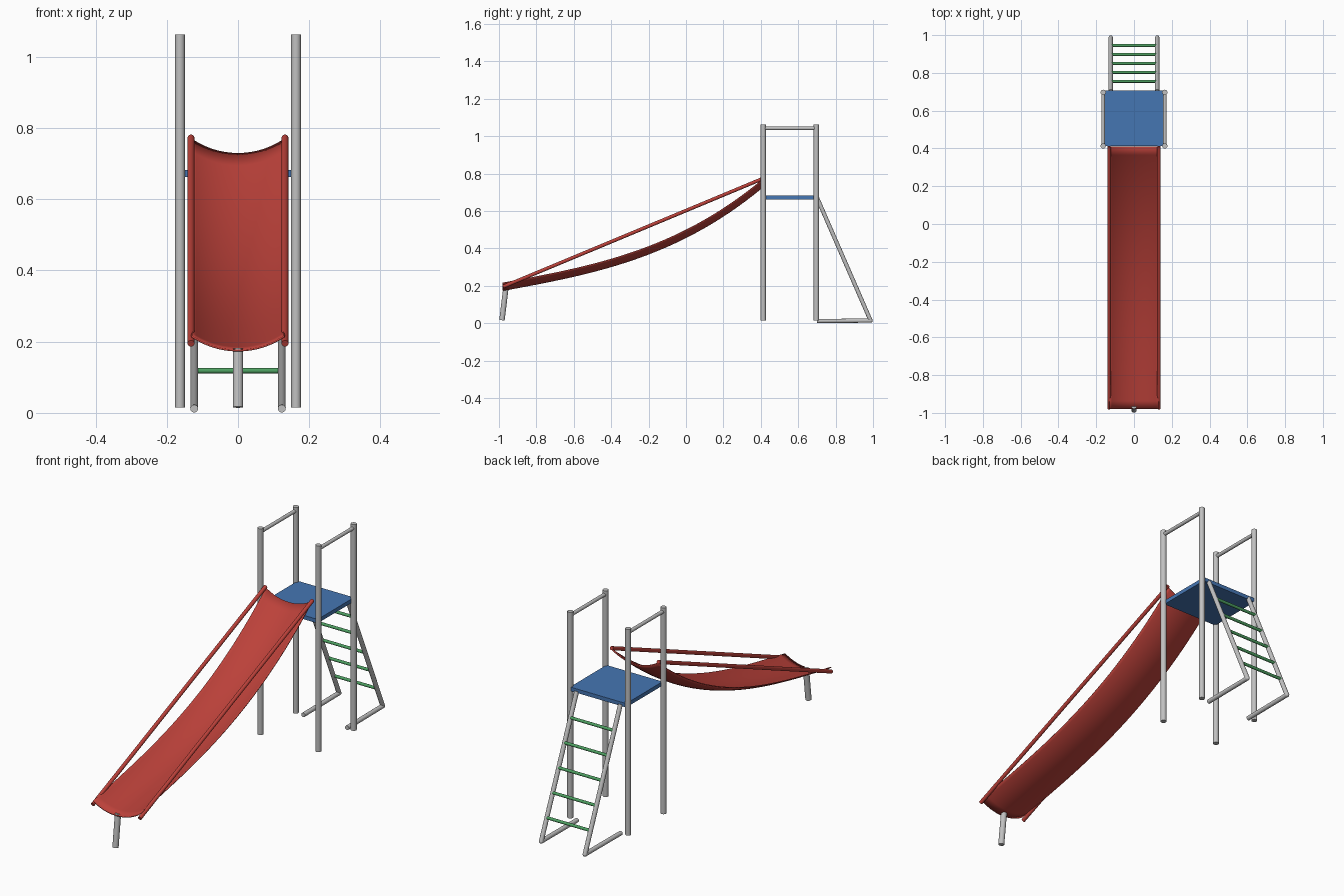
import bpy, bmesh, math
from mathutils import Vector

cube = bpy.data.objects.get("Cube")
if cube:
    bpy.data.objects.remove(cube, do_unlink=True)


def material(name, rgb):
    mat = bpy.data.materials.new(name)
    mat.use_nodes = True
    mat.diffuse_color = (*rgb, 1)
    mat.node_tree.nodes["Principled BSDF"].inputs["Base Color"].default_value = (*rgb, 1)
    return mat


RED = material("slide red", (0.50, 0.053, 0.042))
BLUE = material("platform blue", (0.06, 0.18, 0.45))
GREEN = material("rung green", (0.075, 0.35, 0.12))
STEEL = material("steel grey", (0.53, 0.53, 0.53))


def smooth(obj):
    bpy.ops.object.select_all(action="DESELECT")
    obj.select_set(True)
    bpy.context.view_layer.objects.active = obj
    bpy.ops.object.shade_smooth_by_angle(angle=math.radians(40))


def tube(name, start, end, radius, mat):
    """Round bar between two points."""
    a, b = Vector(start), Vector(end)
    bpy.ops.mesh.primitive_cylinder_add(vertices=24, radius=radius, depth=(b - a).length,
                                        location=(a + b) / 2)
    obj = bpy.context.object
    obj.name = name
    obj.rotation_euler = (b - a).to_track_quat("Z", "Y").to_euler()
    obj.data.materials.append(mat)
    smooth(obj)
    return obj


FRONT, BACK = 0.413, 0.697      # post rows
FOOT = 0.987                    # ladder foot
LADDER_TOP, LADDER_FOOT = Vector((0, 0.702, 0.668)), Vector((0, FOOT, 0.014))

# Paired frame parts
for side, s in (("left", 1), ("right", -1)):
    post_x, ladder_x, rail_x = s * 0.163, s * 0.123, s * 0.132
    for row, y in (("front", FRONT), ("back", BACK)):
        tube(f"{side}_{row}_post", (post_x, y, 0.015), (post_x, y, 1.063), 0.014, STEEL)
    tube(f"{side}_guard_rail", (post_x, FRONT, 1.042), (post_x, BACK, 1.042), 0.009, STEEL)

    # Ladder stringer, ground bar and rounded elbow
    offset = Vector((ladder_x, 0, 0))
    tube(f"{side}_ladder_rail", LADDER_TOP + offset, LADDER_FOOT + offset, 0.011, STEEL)
    tube(f"{side}_ground_bar", (ladder_x, 0.70, 0.012), LADDER_FOOT + offset, 0.011, STEEL)
    bpy.ops.mesh.primitive_uv_sphere_add(segments=24, ring_count=12, radius=0.0112,
                                         location=LADDER_FOOT + offset)
    elbow = bpy.context.object
    elbow.name = f"{side}_ladder_elbow"
    elbow.data.materials.append(STEEL)
    smooth(elbow)

    # Slide handrail
    tube(f"{side}_slide_rail", (rail_x, -0.978, 0.195), (rail_x, 0.41, 0.773), 0.0095, RED)

# Ladder rungs
for i in range(5):
    y = 0.945 - 0.0475 * i
    t = (FOOT - y) / (FOOT - LADDER_TOP.y)
    p = LADDER_FOOT.lerp(LADDER_TOP, t) + Vector((0, 0, 0.008))
    tube(f"ladder_rung_{i + 1}", (-0.123, p.y, p.z), (0.123, p.y, p.z), 0.0075, GREEN)

# Platform
bpy.ops.mesh.primitive_cube_add(size=1, location=(0, 0.56, 0.672))
platform = bpy.context.object
platform.name = "platform"
platform.scale = (0.316, 0.292, 0.02)
platform.data.materials.append(BLUE)

# Slide support leg
tube("slide_leg", (0, -0.964, 0.18), (0, -0.984, 0.016), 0.0145, STEEL)


def chute_height(y):
    """Cubic through the four key points of the chute's centre line."""
    keys = ((-0.98, 0.175), (-0.5, 0.275), (0.0, 0.458), (0.41, 0.728))
    total = 0
    for yi, zi in keys:
        for yj, _ in keys:
            if yj != yi:
                zi *= (y - yj) / (yi - yj)
        total += zi
    return total


# Slide chute: shallow arc swept along the centre line
HALF, SAG, LENGTHS, ACROSS = 0.13, 0.04, 32, 20
arc_r = (HALF ** 2 + SAG ** 2) / (2 * SAG)
max_angle = math.asin(HALF / arc_r)
bm = bmesh.new()
rows = []
for i in range(LENGTHS + 1):
    y = -0.98 + 1.39 * i / LENGTHS
    row = []
    for j in range(ACROSS + 1):
        a = max_angle * (2 * j / ACROSS - 1)
        row.append(bm.verts.new((arc_r * math.sin(a), y,
                                 chute_height(y) + arc_r * (1 - math.cos(a)))))
    rows.append(row)
for low, high in zip(rows, rows[1:]):
    for j in range(ACROSS):
        bm.faces.new((low[j], low[j + 1], high[j + 1], high[j]))
mesh = bpy.data.meshes.new("slide_chute")
bm.to_mesh(mesh)
bm.free()
chute = bpy.data.objects.new("slide_chute", mesh)
bpy.context.collection.objects.link(chute)
mesh.materials.append(RED)
smooth(chute)
thickness = chute.modifiers.new("thickness", "SOLIDIFY")
thickness.thickness = 0.005
thickness.offset = 0
